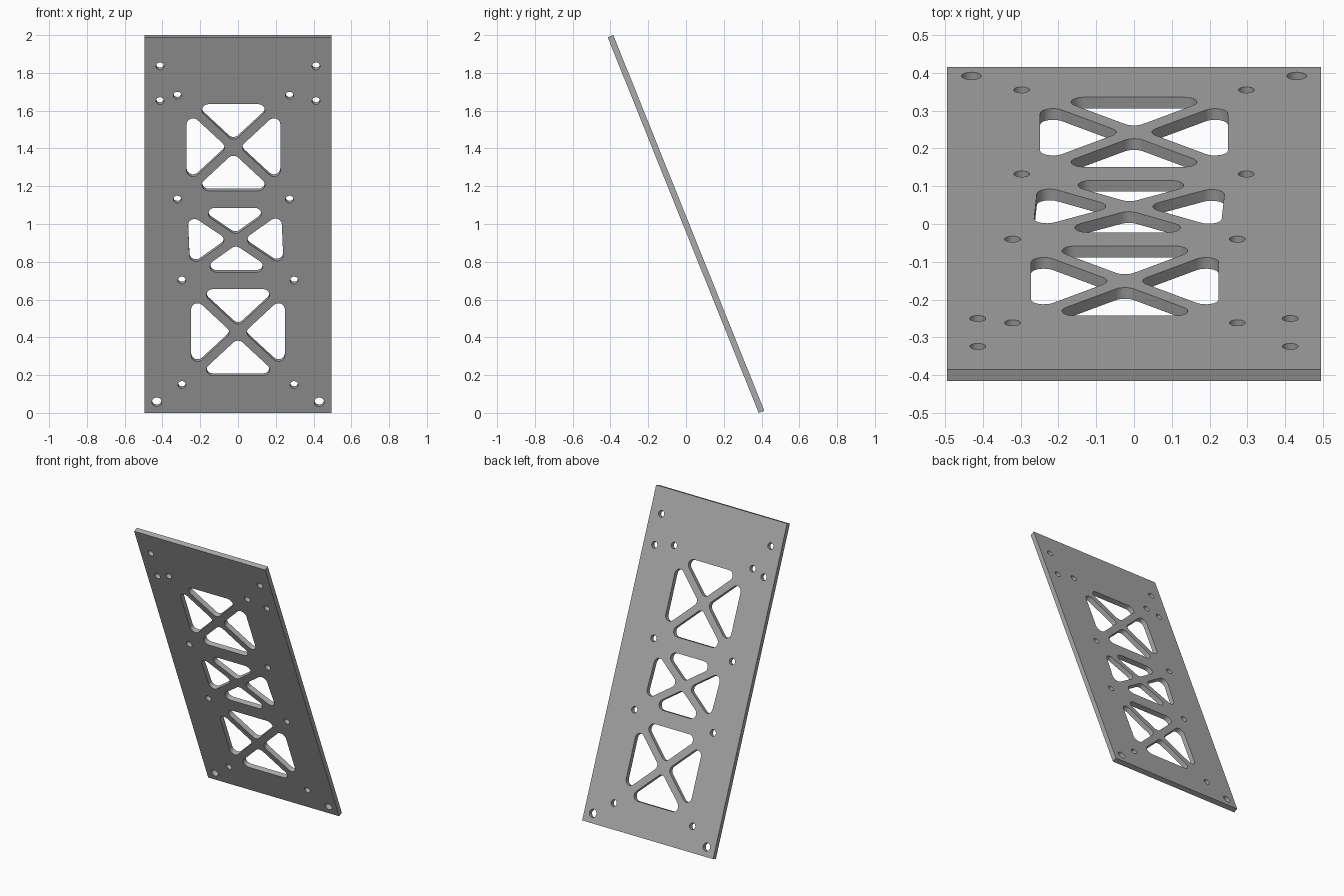
import bpy
import math
from mathutils import Vector

if "Cube" in bpy.data.objects:
    bpy.data.objects.remove(bpy.data.objects["Cube"], do_unlink=True)

WIDTH, LENGTH, THICK = 0.99, 2.143, 0.032
TILT = math.radians(21.9)
STRUT, CORNER = 0.047, 0.034

# Plate outline and its cut-outs are closed splines of one filled flat curve
curve = bpy.data.curves.new("truss_plate", "CURVE")
curve.dimensions = "2D"
curve.fill_mode = "BOTH"
curve.extrude = THICK / 2


def add_loop(points):
    spline = curve.splines.new("POLY")
    spline.points.add(len(points) - 1)
    for point, p in zip(spline.points, points):
        point.co = (p[0], p[1], 0, 1)
    spline.use_cyclic_u = True


def add_circle(x, y, radius, steps=32):
    add_loop([(x + radius * math.cos(math.tau * i / steps),
               y + radius * math.sin(math.tau * i / steps)) for i in range(steps)])


def rounded(corners, radius, steps=8):
    """Replace each corner of a convex polygon with a tangent arc."""
    points = []
    for i, c in enumerate(corners):
        to_prev = (corners[i - 1] - c).normalized()
        to_next = (corners[(i + 1) % len(corners)] - c).normalized()
        half = to_prev.angle(to_next) / 2
        centre = c + (to_prev + to_next).normalized() * radius / math.sin(half)
        start = c + to_prev * radius / math.tan(half) - centre
        end = c + to_next * radius / math.tan(half) - centre
        sweep = math.pi - 2 * half
        for k in range(steps + 1):
            f = k / steps
            points.append(centre + (start * math.sin((1 - f) * sweep)
                                    + end * math.sin(f * sweep)) / math.sin(sweep))
    return points


def add_truss(centre_y, half_height, x_top, x_bottom, half_width=0.248):
    """Four rounded triangles that leave an X of struts in a panel."""
    top, bottom = centre_y + half_height, centre_y - half_height
    frame = [Vector((x_bottom - half_width, bottom)), Vector((x_bottom + half_width, bottom)),
             Vector((x_top + half_width, top)), Vector((x_top - half_width, top))]
    hub = sum(frame, Vector((0, 0))) / 4
    for i in range(4):
        a, b = frame[i], frame[(i + 1) % 4]
        ray_a, ray_b, edge = (a - hub).normalized(), (b - hub).normalized(), (b - a).normalized()
        # Shift the two hub edges inwards by half a strut
        apex = hub + (ray_a + ray_b) * (STRUT / 2 / math.sin(ray_a.angle(ray_b)))
        corner_a = a + edge * (STRUT / 2 / math.sin(edge.angle(-ray_a)))
        corner_b = b - edge * (STRUT / 2 / math.sin(edge.angle(ray_b)))
        add_loop(rounded([apex, corner_a, corner_b], CORNER))


# Outer edge
w, h = WIDTH / 2, LENGTH / 2
add_loop([(-w, -h), (w, -h), (w, h), (-w, h)])

# Three truss windows
add_truss(0.443, 0.247, -0.024, -0.024)
add_truss(-0.085, 0.184, -0.02, -0.005)
add_truss(-0.612, 0.247, 0, 0)

# Pairs of bolt holes: middle x, half spacing, height along plate, radius
for mid, half, y, radius in [(0, 0.43, -1.01, 0.026),
                             (0, 0.297, -0.911, 0.021), (0, 0.297, -0.315, 0.021),
                             (-0.024, 0.297, 0.147, 0.021), (-0.024, 0.297, 0.74, 0.021),
                             (0, 0.413, 0.709, 0.021), (0, 0.413, 0.907, 0.021)]:
    for side in (-1, 1):
        add_circle(mid + side * half, y, radius)

# Turn the curve into a mesh and lean it back
plate = bpy.data.objects.new("truss_plate", curve)
bpy.context.collection.objects.link(plate)
plate.location = (0, 0, 1)
plate.rotation_euler = (math.pi / 2 + TILT, 0, 0)
bpy.ops.object.select_all(action="DESELECT")
plate.select_set(True)
bpy.context.view_layer.objects.active = plate
bpy.ops.object.convert(target="MESH")
plate = bpy.context.object
bpy.ops.object.shade_smooth_by_angle(angle=math.radians(30))

# Plain grey metal
grey = bpy.data.materials.new("grey_metal")
grey.use_nodes = True
colour = (0.4, 0.4, 0.4, 1)
grey.diffuse_color = colour
grey.node_tree.nodes["Principled BSDF"].inputs["Base Color"].default_value = colour
plate.data.materials.clear()
plate.data.materials.append(grey)
